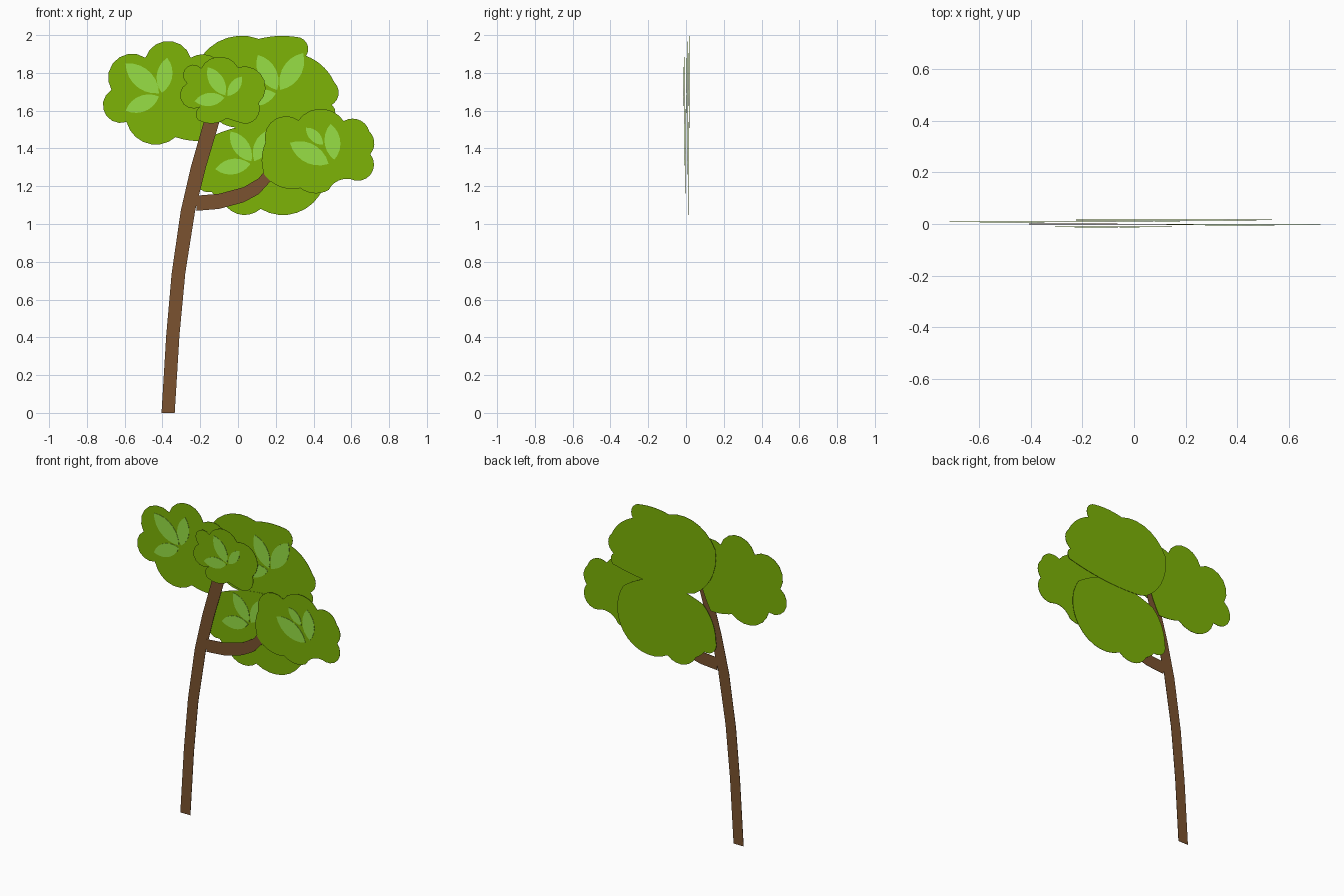
import bpy, bmesh, math
from mathutils import Vector

if "Cube" in bpy.data.objects:
    bpy.data.objects.remove(bpy.data.objects["Cube"])


def material(name, rgb):
    m = bpy.data.materials.new(name)
    m.diffuse_color = (*rgb, 1)
    m.use_nodes = True
    m.node_tree.nodes["Principled BSDF"].inputs["Base Color"].default_value = m.diffuse_color
    return m


GREEN = material("leaf_green", (0.205, 0.455, 0.002))
LIGHT = material("light_leaf_green", (0.31, 0.74, 0.06))
BROWN = material("bark_brown", (0.198, 0.086, 0.029))
THICK = 0.002


def flat_object(name, outlines, y, mat):
    """Very thin cut-out sheets; outlines are (x, z) loops in hundredths."""
    bm = bmesh.new()
    for loop in outlines:
        bm.faces.new([bm.verts.new((p[0] / 100, y - THICK / 2, p[1] / 100)) for p in loop])
    ext = bmesh.ops.extrude_face_region(bm, geom=bm.faces[:], use_keep_orig=True)
    bmesh.ops.translate(bm, vec=(0, THICK, 0),
                        verts=[g for g in ext["geom"] if isinstance(g, bmesh.types.BMVert)])
    bmesh.ops.recalc_face_normals(bm, faces=bm.faces[:])
    bmesh.ops.triangulate(bm, faces=bm.faces[:], ngon_method='EAR_CLIP')
    me = bpy.data.meshes.new(name)
    bm.to_mesh(me)
    bm.free()
    me.materials.append(mat)
    bpy.context.collection.objects.link(bpy.data.objects.new(name, me))


def arc(a, b, k, n=7):
    """Circular arc from a to b bulging left by k times the chord; omits b."""
    d = b - a
    out = Vector((-d.y, d.x)).normalized()
    half = 2 * math.atan(2 * k)
    r = d.length / (2 * math.sin(half))
    phis = [half * (2 * i / n - 1) for i in range(n)]
    return [(a + b) / 2 + d.normalized() * r * math.sin(p)
            + out * r * (math.cos(p) - math.cos(half)) for p in phis]


def foliage(name, y, lobes, base, tips):
    """Scalloped crown from clockwise notches (x, z, bulge) plus a fan of leaves."""
    pts = [Vector(l[:2]) for l in lobes]
    loop = []
    for i, l in enumerate(lobes):
        loop += arc(pts[i], pts[(i + 1) % len(pts)], l[2])
    flat_object(name + "_foliage", [loop], y, GREEN)
    # Pointed leaves fanning out of one base
    leaves = []
    for tip in tips:
        t = Vector(tip)
        a, b = Vector(base) + t * 0.07, Vector(base) + t
        leaves.append(arc(a, b, 0.22) + arc(b, a, 0.22))
    flat_object(name + "_leaves", leaves, y - 0.0045, LIGHT)


def limb(name, path, side, y):
    """Ribbon along path points (x, z, half width), widened along side."""
    s = Vector(side)
    one = [Vector(p[:2]) - s * p[2] for p in path]
    two = [Vector(p[:2]) + s * p[2] for p in path]
    flat_object(name, [one + two[::-1]], y, BROWN)


# Trunk and side branch
limb("trunk", [(-37, 0, 3.5), (-34.5, 41, 3.5), (-31.5, 74, 3.6), (-26.5, 107, 3.8),
               (-21, 130, 4), (-10.5, 166, 4.2)], (1, 0), 0)
limb("side_branch", [(-22, 111, 4), (-10, 112, 4), (3, 115.5, 4), (11, 120, 4.2),
                     (23, 134, 5)], (0, 1), -0.0003)

# Foliage crowns, back to front
foliage("top", 0.019, [
    (-8, 153, .15), (-22, 184, .2), (11, 198, .05), (31, 199, .3), (36, 189, .1),
    (51, 175, .25), (49.5, 163, .25), (50, 156, .04), (0, 151, .05)],
    (21.5, 169.5), [(-11, 20), (13, 21), (-20, -5)])
foliage("lower", 0.014, [
    (-13, 147, .05), (22, 154, .05), (43, 144, .15), (43, 115, .2), (12, 108, .25),
    (-8, 112, .05), (-14, 117, .3), (-22, 126, .1)],
    (8, 132), [(-12, 17), (9, 18), (-20, -3)])
foliage("left", 0.009, [
    (-59, 154, .45), (-67, 171, .4), (-49, 188, .37), (-25, 188, .3), (-7, 178, .05),
    (-18, 144, .05), (-33, 146, .28)],
    (-40.5, 168), [(-19, 17), (3, 20), (-19, -8)])
foliage("right", -0.003, [
    (14, 126, .1), (14.5, 143, .35), (32, 155, .26), (56, 154.5, .25), (69.5, 149, .2),
    (70, 137, .35), (62, 123, -.2), (48, 118, .15), (33, 119, .15)],
    (49.5, 131), [(-22, 12)])
flat_object("right_small_leaves", [
    arc(a, b, .22) + arc(b, a, .22) for a, b in (
        (Vector((36, 151)), Vector((45, 142))), (Vector((49, 153)), Vector((51, 134))))],
    -0.0075, LIGHT)
foliage("small", -0.010, [
    (-27, 174.5, .55), (-19.5, 182.5, .3), (0, 183, .4), (11, 164, .25), (4, 153, .02),
    (-6, 156, .15), (-21, 155, .25), (-20, 162, .5)],
    (-6, 167), [(-10, 16), (8, 11), (-17, -2)])
